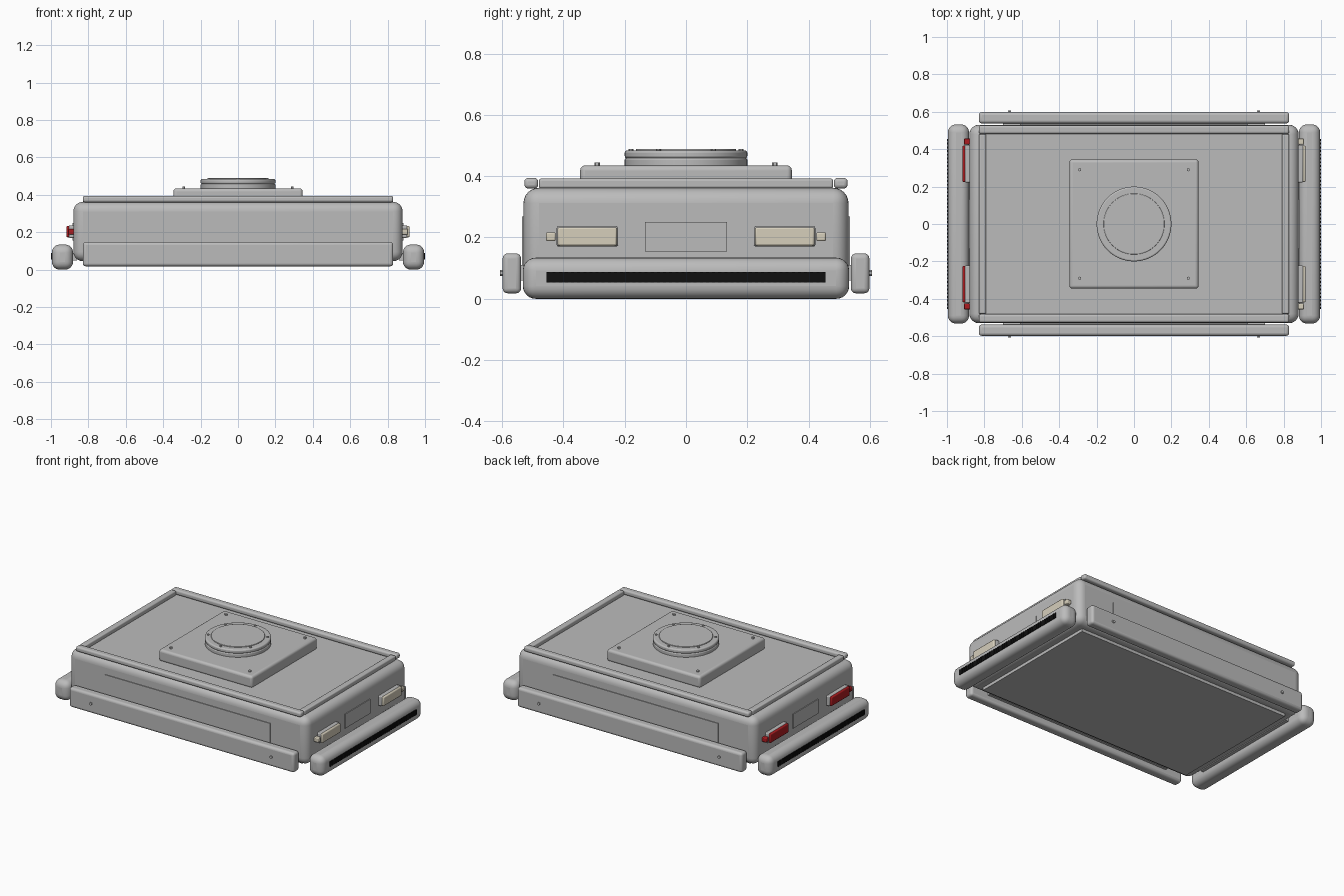
import bpy
import math
from mathutils import Vector

cube = bpy.data.objects.get("Cube")
if cube:
    bpy.data.objects.remove(cube, do_unlink=True)


def material(name, rgb):
    mat = bpy.data.materials.new(name)
    mat.use_nodes = True
    mat.diffuse_color = (*rgb, 1)
    mat.node_tree.nodes["Principled BSDF"].inputs["Base Color"].default_value = (*rgb, 1)
    return mat


GREY = material("light_grey", (0.5, 0.5, 0.5))
BLACK = material("black_rubber", (0.005, 0.005, 0.005))
CREAM = material("cream_lens", (0.67, 0.62, 0.5))
RED = material("red_lens", (0.42, 0.012, 0.015))


def finish(obj, name, mat, bevel, segments):
    obj.name = name
    obj.data.materials.append(mat)
    if bevel:
        mod = obj.modifiers.new("rounded_edges", 'BEVEL')
        mod.width = bevel
        mod.segments = segments
        mod.limit_method = 'ANGLE'
        bpy.ops.object.shade_smooth_by_angle(angle=math.radians(40))
    return obj


def box(name, xs, ys, zs, mat=GREY, bevel=0.0, segments=4):
    """Box from its extents on each axis, in either order."""
    spans = (xs, ys, zs)
    bpy.ops.mesh.primitive_cube_add(size=1, location=[sum(s) / 2 for s in spans])
    obj = bpy.context.object
    size = Vector([abs(s[1] - s[0]) for s in spans])
    for v in obj.data.vertices:
        v.co = v.co * size
    return finish(obj, name, mat, bevel, segments)


def disc(name, radius, z0, z1, bevel=0.0):
    bpy.ops.mesh.primitive_cylinder_add(vertices=64, radius=radius, depth=z1 - z0,
                                        location=(0, 0, (z0 + z1) / 2))
    obj = bpy.context.object
    finish(obj, name, GREY, bevel, 3)
    bpy.ops.object.shade_smooth_by_angle(angle=math.radians(40))
    return obj


def bolt(name, location, radius, depth, rotation=(0, 0, 0)):
    bpy.ops.mesh.primitive_cylinder_add(vertices=6, radius=radius, depth=depth,
                                        location=location, rotation=rotation)
    return finish(bpy.context.object, name, GREY, 0, 1)


# Main housing and underside plate
box("body", (-0.88, 0.88), (-0.53, 0.53), (0.045, 0.362), bevel=0.05, segments=6)
box("underside_plate", (-0.8, 0.8), (-0.465, 0.465), (0.025, 0.06))

# Long sides: top rail, thin panel, lower bumper and its bolts
for s, side in ((-1, "front"), (1, "back")):
    box(side + "_top_rail", (-0.83, 0.83), (s * 0.482, s * 0.527), (0.36, 0.394), bevel=0.012)
    box(side + "_panel", (-0.61, 0.61), (s * 0.526, s * 0.535), (0.09, 0.268))
    box(side + "_bumper", (-0.83, 0.83), (s * 0.538, s * 0.598), (0.018, 0.148), bevel=0.016)
    box(side + "_bumper_mount", (-0.7, 0.7), (s * 0.52, s * 0.545), (0.06, 0.11))
    for x in (-0.665, 0.665):
        bolt(side + "_bumper_bolt", (x, s * 0.596, 0.084), 0.01, 0.02, (math.pi / 2, 0, 0))

# Short ends: cross rail, rounded bumper, ribbed strip, panel and lights
for s, side, lens in ((-1, "right", RED), (1, "left", CREAM)):
    box(side + "_cross_rail", (s * 0.79, s * 0.83), (-0.48, 0.48), (0.36, 0.392), bevel=0.008)
    box(side + "_bumper", (s * 0.882, s * 0.995), (-0.532, 0.532), (0, 0.134),
        bevel=0.042, segments=6)
    box(side + "_bumper_mount", (s * 0.86, s * 0.9), (-0.4, 0.4), (0.05, 0.09))
    box(side + "_rubber_strip", (s * 0.985, s * 0.997), (-0.455, 0.455), (0.053, 0.088), BLACK)
    rib = box(side + "_strip_ribs", (s * 0.99, s), (-0.455, -0.445), (0.053, 0.088), BLACK)
    ribs = rib.modifiers.new("repeat", 'ARRAY')
    ribs.use_relative_offset = False
    ribs.use_constant_offset = True
    ribs.constant_offset_displace = (0, 0.02, 0)
    ribs.count = 46
    box(side + "_panel", (s * 0.876, s * 0.885), (-0.133, 0.133), (0.155, 0.25))
    for t in (-1, 1):
        box(side + "_light_housing", (s * 0.87, s * 0.905), (t * 0.222, t * 0.422),
            (0.17, 0.236), bevel=0.006, segments=2)
        box(side + "_light_lens", (s * 0.895, s * 0.917), (t * 0.225, t * 0.419),
            (0.173, 0.233), lens, bevel=0.006, segments=2)
        box(side + "_marker_light", (s * 0.87, s * 0.91), (t * 0.425, t * 0.456),
            (0.188, 0.217), lens, bevel=0.005, segments=2)

# Raised square base on the roof with corner bolts
box("roof_plate", (-0.345, 0.345), (-0.345, 0.345), (0.355, 0.435), bevel=0.016)
for x in (-0.29, 0.29):
    for y in (-0.29, 0.29):
        bolt("roof_plate_bolt", (x, y, 0.438), 0.009, 0.012)

# Round turntable of stacked discs with a ring of bolts
disc("turntable_lower", 0.2, 0.43, 0.459, 0.006)
disc("turntable_upper", 0.2, 0.458, 0.484, 0.008)
disc("turntable_cap", 0.163, 0.48, 0.489, 0.003)
for i in range(6):
    a = math.radians(30 + 60 * i)
    bolt("turntable_bolt", (0.18 * math.cos(a), 0.18 * math.sin(a), 0.484), 0.008, 0.01)
